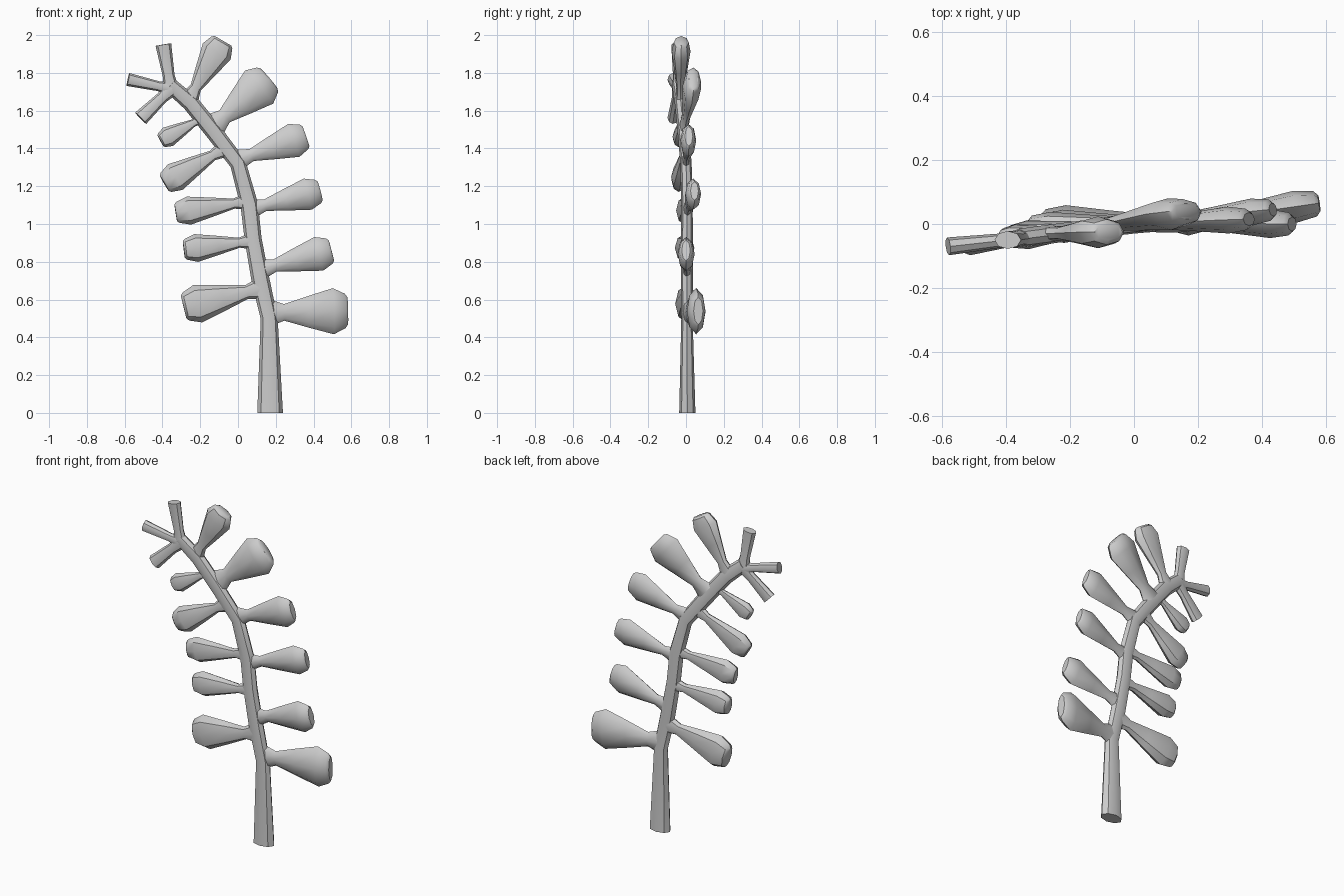
import bpy, bmesh, math
from mathutils import Vector

if "Cube" in bpy.data.objects:
    bpy.data.objects.remove(bpy.data.objects["Cube"])

SIDES = 8


def loft(name, rings):
    """Tube through rings of (centre, half width in the xz plane, half thickness in y)."""
    bm = bmesh.new()
    loops = []
    for i, (c, w, t) in enumerate(rings):
        a = rings[max(i - 1, 0)][0]
        b = rings[min(i + 1, len(rings) - 1)][0]
        d = (b - a).normalized()
        if name == "stem" and i == 0:
            d = Vector((0, 0, 1))
        side = d.cross(Vector((0, 1, 0))).normalized()
        thick = side.cross(d).normalized()
        loops.append([bm.verts.new(c + side * w * math.cos(k * math.tau / SIDES)
                                   + thick * t * math.sin(k * math.tau / SIDES))
                      for k in range(SIDES)])
    for p, q in zip(loops, loops[1:]):
        for k in range(SIDES):
            j = (k + 1) % SIDES
            bm.faces.new((p[k], p[j], q[j], q[k]))
    bm.faces.new(loops[0])
    bm.faces.new(loops[-1])
    bmesh.ops.recalc_face_normals(bm, faces=bm.faces)
    me = bpy.data.meshes.new(name)
    bm.to_mesh(me)
    bm.free()
    ob = bpy.data.objects.new(name, me)
    bpy.context.collection.objects.link(ob)
    bpy.ops.object.select_all(action='DESELECT')
    ob.select_set(True)
    bpy.context.view_layer.objects.active = ob
    bpy.ops.object.shade_smooth_by_angle(angle=math.radians(40))
    return ob


def branch(name, root, tip, width, thickness, profile):
    """Loft along root-tip; profile rows are (fraction, width factor, thickness factor)."""
    a, b = Vector(root), Vector(tip)
    loft(name, [(a.lerp(b, f), width * u, thickness * v) for f, u, v in profile])


# Curved stem: x, y, z, half width, half thickness
stem = [(.17, .007, 0, .068, .043), (.165, .005, .5, .045, .03),
        (.12, .005, .7, .048, .032), (.08, .005, .92, .045, .032),
        (.06, .005, 1.1, .047, .03), (0, 0, 1.32, .043, .03),
        (-.13, -.015, 1.49, .045, .03), (-.25, -.03, 1.64, .045, .03),
        (-.36, -.045, 1.735, .04, .03)]
loft("stem", [(Vector(s[:3]), s[3], s[4]) for s in stem])

# Club-shaped leaflets: root, tip, half width, half thickness
LEAF = [(0, .62, .5), (.2, .36, .45), (.5, .68, .7), (.82, 1, 1), (.97, .75, .8), (1, .6, .5)]
right = [((.16, .005, .53), (.58, .065, .54), .122, .05),
         ((.12, .005, .76), (.495, .0, .86), .092, .045),
         ((.07, .005, 1.08), (.435, .045, 1.175), .085, .042),
         ((0, 0, 1.34), (.36, .015, 1.465), .092, .042),
         ((-.13, -.01, 1.52), (.165, .04, 1.77), .115, .05),
         ((-.26, -.03, 1.66), (-.08, -.025, 1.97), .085, .05)]
left = [((.13, .005, .66), (-.288, 0, .56), .102, .058),
        ((.08, .005, .91), (-.287, -.01, .865), .074, .052),
        ((.055, .005, 1.12), (-.33, -.01, 1.06), .075, .045),
        ((-.07, -.005, 1.40), (-.39, -.04, 1.215), .078, .045),
        ((-.19, -.02, 1.56), (-.41, -.04, 1.44), .055, .035)]
for side, leaves in (("right", right), ("left", left)):
    for i, (r, t, w, h) in enumerate(leaves):
        branch(f"{side}_leaflet_{i + 1}", r, t, w, h, LEAF)

# Blunt twigs at the tip of the stem
TWIG = [(0, 1.0, 1), (.3, .75, .8), (1, 1, 1)]
for i, (t, w) in enumerate([((-.395, -.05, 1.95), .042),
                            ((-.582, -.07, 1.765), .035),
                            ((-.515, -.07, 1.56), .042)]):
    branch(f"tip_twig_{i + 1}", (-.355, -.045, 1.715), t, w, .028, TWIG)
